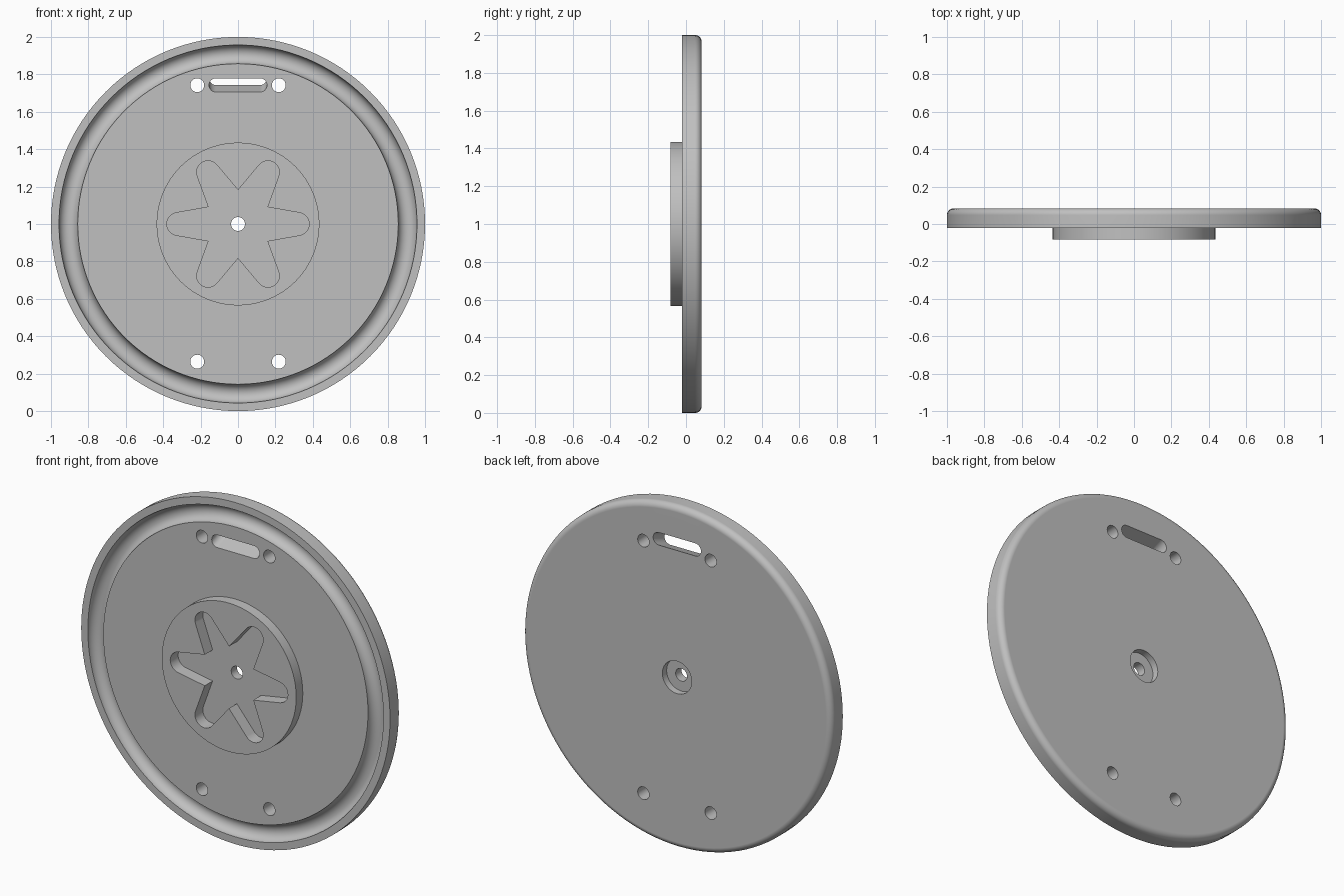
import bpy, bmesh
from math import sin, cos, pi, radians

if "Cube" in bpy.data.objects:
    bpy.data.objects.remove(bpy.data.objects["Cube"])

FRONT, BACK, BOSS_FRONT = -0.022, 0.083, -0.083
SEGMENTS = 128

grey = bpy.data.materials.new("plain_grey")
grey.use_nodes = True
grey.diffuse_color = (0.53, 0.53, 0.53, 1)
grey.node_tree.nodes["Principled BSDF"].inputs["Base Color"].default_value = grey.diffuse_color


def arc(cx, cy, r, a0, a1, n):
    """Points along an arc, angles in degrees."""
    angles = [radians(a0 + (a1 - a0) * i / n) for i in range(n + 1)]
    return [(cx + r * cos(a), cy + r * sin(a)) for a in angles]


def make_object(name, bm):
    bmesh.ops.recalc_face_normals(bm, faces=bm.faces)
    mesh = bpy.data.meshes.new(name)
    bm.to_mesh(mesh)
    bm.free()
    mesh.materials.append(grey)
    ob = bpy.data.objects.new(name, mesh)
    bpy.context.collection.objects.link(ob)
    return ob


def lathe(name, profile):
    """Spin a closed (radius, y) profile about the disc axis."""
    bm = bmesh.new()
    rings = []
    for i in range(SEGMENTS):
        a = 2 * pi * i / SEGMENTS
        rings.append([bm.verts.new((r * cos(a), y, 1 + r * sin(a))) for r, y in profile])
    for i, ring in enumerate(rings):
        after = rings[(i + 1) % SEGMENTS]
        for j in range(len(profile)):
            k = (j + 1) % len(profile)
            bm.faces.new((ring[j], ring[k], after[k], after[j]))
    return make_object(name, bm)


def prism(name, outline, y0, y1, slope=0.0):
    """Extrude an (x, z) outline along y, rising by slope from the front face."""
    bm = bmesh.new()
    ends = [[bm.verts.new((x, y, z + slope * (y - FRONT))) for x, z in outline]
            for y in (y0, y1)]
    bm.faces.new(ends[0])
    bm.faces.new(ends[1])
    n = len(outline)
    for i in range(n):
        k = (i + 1) % n
        bm.faces.new((ends[0][i], ends[0][k], ends[1][k], ends[1][i]))
    return make_object(name, bm)


# Disc with rounded back rim, front ring groove, raised boss and back counterbore
profile = [(0.037, 0.043), (0.095, 0.043), (0.095, BACK)]
profile += arc(0.965, BACK - 0.035, 0.035, 90, 0, 8)
profile += [(1.0, FRONT)]
profile += arc(0.907, FRONT, 0.05, 0, 180, 20)
profile += [(0.435, FRONT), (0.435, BOSS_FRONT), (0.037, BOSS_FRONT)]
disc = lathe("wheel_disc", profile)

# Six-armed recess with rounded tips
star = []
for i in range(6):
    turn = radians(60 * i)
    for x, z in [(0.157, -0.091)] + arc(0.32, 0, 0.061, -81, 81, 12):
        star.append((x * cos(turn) - z * sin(turn), 1 + x * sin(turn) + z * cos(turn)))
cutters = [prism("star_cutter", star, -0.2, -0.01)]

# Four bolt holes
for x in (-0.218, 0.218):
    for z in (0.264, 1.742):
        cutters.append(prism("hole_cutter", arc(x, z, 0.037, 0, 350.0, 35), -0.2, 0.2))

# Long slot that slants upward toward the back
slot = arc(0.118, 1.742, 0.037, -90, 90, 12) + arc(-0.118, 1.742, 0.037, 90, 270, 12)
cutters.append(prism("slot_cutter", slot, -0.2, 0.2, slope=0.36))

# Cut the openings and tidy away the cutters
bpy.ops.object.select_all(action="DESELECT")
bpy.context.view_layer.objects.active = disc
disc.select_set(True)
for cutter in cutters:
    cutter.hide_render = True
    mod = disc.modifiers.new("cut", "BOOLEAN")
    mod.operation = "DIFFERENCE"
    mod.solver = "EXACT"
    mod.object = cutter
    bpy.ops.object.modifier_apply(modifier=mod.name)
    bpy.data.objects.remove(cutter)

# Smooth round walls, crisp edges, flat faces kept flat
bpy.ops.object.shade_smooth_by_angle(angle=radians(30))
normals = disc.modifiers.new("even_normals", "WEIGHTED_NORMAL")
normals.keep_sharp = True
